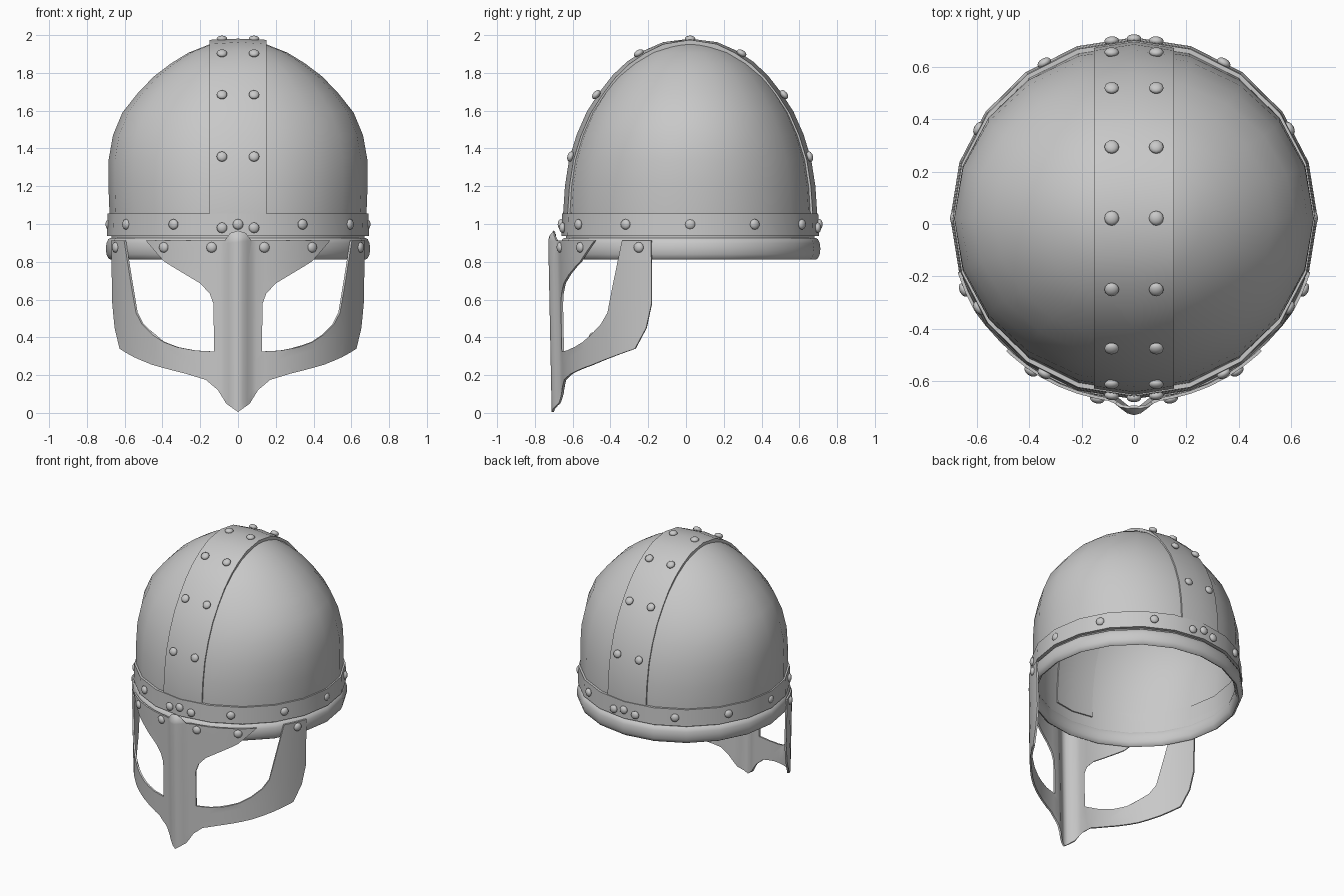
import bpy, bmesh, math
from mathutils import Vector, Matrix

cube = bpy.data.objects.get("Cube")
if cube:
    bpy.data.objects.remove(cube)

CY = 0.022      # centre of the bowl along y
SIDES = 20
GUARD_R = 0.703
GREY = (0.58, 0.58, 0.58, 1)

steel = bpy.data.materials.new("steel grey")
steel.use_nodes = True
steel.diffuse_color = GREY
steel.node_tree.nodes["Principled BSDF"].inputs["Base Color"].default_value = GREY


def finish(name, bm, thickness=0, angle=35, recalc=True):
    if recalc:
        bmesh.ops.recalc_face_normals(bm, faces=bm.faces)
    mesh = bpy.data.meshes.new(name)
    bm.to_mesh(mesh)
    bm.free()
    obj = bpy.data.objects.new(name, mesh)
    bpy.context.collection.objects.link(obj)
    mesh.materials.append(steel)
    bpy.ops.object.select_all(action='DESELECT')
    obj.select_set(True)
    bpy.context.view_layer.objects.active = obj
    if thickness:
        mod = obj.modifiers.new("Thickness", 'SOLIDIFY')
        mod.thickness = thickness
        mod.offset = -1
        bpy.ops.object.modifier_apply(modifier=mod.name)
    bpy.ops.object.shade_smooth_by_angle(angle=math.radians(angle))


def grid_faces(bm, rows, wrap):
    for a, b in zip(rows, rows[1:]):
        n = len(a)
        for i in range(n if wrap else n - 1):
            j = (i + 1) % n
            bm.faces.new((a[i], a[j], b[j], b[i]))


def lathe(name, profile, closed, thickness=0):
    """Spin (x radius, y radius, z) points around the bowl axis."""
    bm = bmesh.new()
    rows = []
    for rx, ry, z in profile:
        rows.append([bm.verts.new((rx * math.cos(t), CY + ry * math.sin(t), z))
                     for t in (2 * math.pi * i / SIDES for i in range(SIDES))])
    if closed:
        rows.append(rows[0])
    grid_faces(bm, rows, True)
    bmesh.ops.remove_doubles(bm, verts=bm.verts, dist=0.0005)
    finish(name, bm, thickness, recalc=closed)


def rivets(name, spots):
    """Flattened studs at (position, outward direction)."""
    bm = bmesh.new()
    for pos, normal in spots:
        turn = Vector(normal).to_track_quat('Z', 'Y').to_matrix().to_4x4()
        mat = Matrix.Translation(pos) @ turn @ Matrix.Diagonal((1, 1, 0.62, 1))
        bmesh.ops.create_uvsphere(bm, u_segments=12, v_segments=8, radius=0.028, matrix=mat)
    finish(name, bm, angle=60)


def around(angle, radius, z):
    d = Vector((math.sin(angle), -math.cos(angle), 0))
    return d * radius + Vector((0, CY, z)), d


# Bowl: fuller from side to side than from front to back
bowl = [(0.668, 0.658, 0.90), (0.680, 0.660, 1.05), (0.686, 0.650, 1.2),
        (0.685, 0.628, 1.34), (0.662, 0.588, 1.47), (0.612, 0.535, 1.59),
        (0.533, 0.470, 1.69), (0.447, 0.400, 1.78), (0.355, 0.325, 1.85),
        (0.262, 0.238, 1.907), (0.153, 0.140, 1.950), (0, 0, 1.968)]
lathe("bowl", bowl, False, 0.012)

# Brow band
lathe("brow_band", [(0.66, 0.65, 0.937), (0.694, 0.682, 0.937),
                    (0.690, 0.678, 1.055), (0.66, 0.65, 1.055)], True)

# Rounded rim
rim = []
for i in range(12):
    t = 2 * math.pi * i / 12
    r = 0.674 + 0.026 * math.cos(t)
    rim.append((r, r * 0.985, 0.869 + 0.058 * math.sin(t)))
lathe("rim", rim, True)

# Crest strip running over the bowl from front to back
half = [Vector((0, -ry, z)) for rx, ry, z in bowl[1:]]
half.insert(0, Vector((0, -0.656, 0.98)))
path = half + [Vector((0, -p.y, p.z)) for p in reversed(half[:-1])]
bm = bmesh.new()
rows = []
for i, p in enumerate(path):
    tangent = path[min(i + 1, len(path) - 1)] - path[max(i - 1, 0)]
    normal = Vector((0, -tangent.z, tangent.y)).normalized()
    side_lift = 0.007 - 0.018 * abs(normal.y)
    rows.append([bm.verts.new(p + normal * lift + Vector((x, CY, 0)))
                 for x, lift in ((-0.152, side_lift), (0, 0.013), (0.152, side_lift))])
grid_faces(bm, rows, False)
finish("crest_strip", bm, 0.03, recalc=False)

# Crest rivets, mirrored across both axes
spots = []
for x in (-0.085, 0.085):
    spots.append((Vector((x, CY, 1.98)), (0, 0, 1)))
    for y, z, slope in ((0.272, 1.904, 1.7), (0.497, 1.685, 0.85), (0.633, 1.357, 0.3), (0.676, 0.98, 0)):
        for s in (-1, 1):
            spots.append((Vector((x, CY + s * y, z)), (x if slope == 0 else 0, s, slope)))
rivets("crest_rivets", spots)

# Band rivets
rivets("band_rivets", [around(math.tau * i / 12, 0.684, 0.998) for i in range(12)])

# Face guard: outline of one half, mirrored, then wrapped round the front
outline = [(0, 0.965), (0.04, 0.952), (0.07, 0.912), (0.487, 0.912), (0.44, 0.855),
           (0.39, 0.80), (0.275, 0.73), (0.20, 0.685), (0.15, 0.63), (0.13, 0.575),
           (0.13, 0.325), (0.23, 0.33), (0.327, 0.348), (0.40, 0.375), (0.46, 0.414),
           (0.515, 0.47), (0.546, 0.53), (0.603, 0.912), (0.672, 0.912), (0.672, 0.58),
           (0.662, 0.45), (0.637, 0.34), (0.56, 0.295), (0.464, 0.255), (0.28, 0.207),
           (0.174, 0.175), (0.11, 0.122), (0.063, 0.05), (0, 0.005)]
outline += [(-x, z) for x, z in reversed(outline[1:-1])]
bm = bmesh.new()
sheet = bm.faces.new([bm.verts.new((math.asin(x / GUARD_R), 0, z)) for x, z in outline])
sheet.normal_update()
bmesh.ops.triangulate(bm, faces=[sheet], ngon_method='EAR_CLIP')
cuts = [math.radians(d) for d in range(-72, 73, 6)]
cuts += [math.radians(d) for d in (-8, -4, -2, 2, 4, 8)]
for c in cuts:
    bmesh.ops.bisect_plane(bm, geom=bm.verts[:] + bm.edges[:] + bm.faces[:], dist=1e-5,
                           plane_co=(c, 0, 0), plane_no=(1, 0, 0))
for v in bm.verts:
    a, z = v.co.x, v.co.z
    radius = GUARD_R - 0.02 * max(0, 0.9 - z)
    # raised nasal ridge, leaning back at its top end
    if abs(a) < 0.14:
        ridge = 0.5 + 0.5 * math.cos(math.pi * a / 0.14)
        radius += 0.048 * ridge * min(1, max(0.35, (0.99 - z) / 0.06))
    v.co = around(a, radius, z)[0]
bm.normal_update()
if sum(f.normal.y * f.calc_area() for f in bm.faces) > 0:
    bmesh.ops.reverse_faces(bm, faces=bm.faces)
finish("face_guard", bm, 0.012, angle=40, recalc=False)

# Guard rivets
rivets("guard_rivets", [around(s * math.asin(x / GUARD_R), GUARD_R, 0.876)
                        for s in (-1, 1) for x in (0.14, 0.393, 0.648)])
